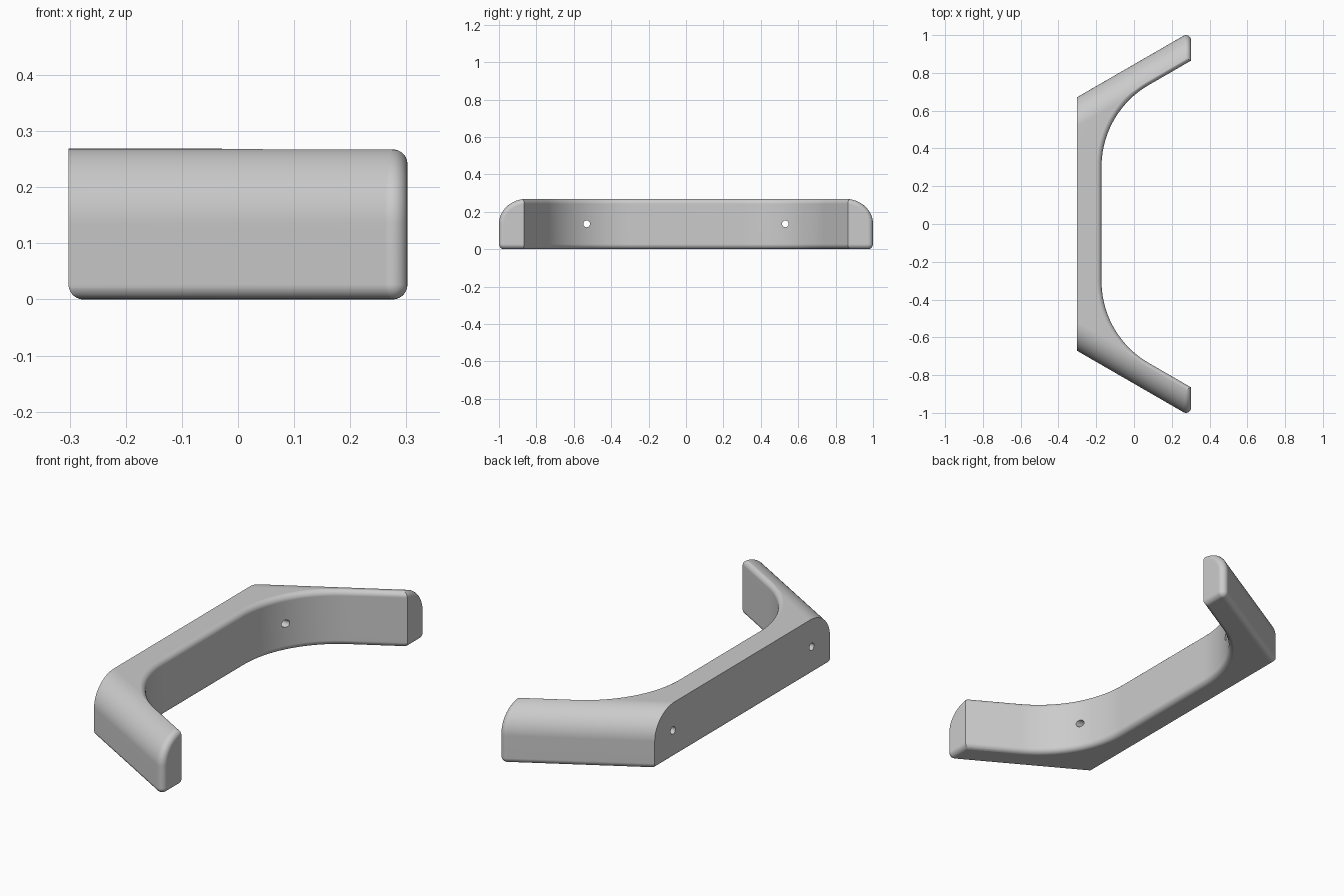
import bpy, bmesh, math
from mathutils import Vector

cube = bpy.data.objects.get("Cube")
if cube:
    bpy.data.objects.remove(cube, do_unlink=True)

# Main dimensions
HALF_X, HEIGHT = 0.302, 0.269
SMALL, LARGE = 0.0267, 0.133            # edge and top fillet radii
SLOPE = math.tan(math.radians(30))      # arm direction in plan
ARM_OUT = Vector((-0.5, math.cos(math.radians(30)), 0))
UP, FRONT = Vector((0, 0, 1)), Vector((1, 0, 0))

grey = bpy.data.materials.new("light grey")
grey.use_nodes = True
grey.diffuse_color = (0.6, 0.6, 0.6, 1)
grey.node_tree.nodes["Principled BSDF"].inputs["Base Color"].default_value = grey.diffuse_color


def loft(name, rings):
    """Closed solid through equal-length rings of points."""
    bm = bmesh.new()
    loops = [[bm.verts.new(p) for p in ring] for ring in rings]
    n = len(loops[0])
    for a, b in zip(loops, loops[1:]):
        for i in range(n):
            j = (i + 1) % n
            bm.faces.new((a[i], a[j], b[j], b[i]))
    bm.faces.new(loops[0])
    bm.faces.new(loops[-1])
    bmesh.ops.remove_doubles(bm, verts=bm.verts, dist=1e-5)
    bmesh.ops.recalc_face_normals(bm, faces=bm.faces)
    mesh = bpy.data.meshes.new(name)
    bm.to_mesh(mesh)
    bm.free()
    mesh.materials.append(grey)
    obj = bpy.data.objects.new(name, mesh)
    bpy.context.collection.objects.link(obj)
    return obj


def mirrored(half):
    """Join a half outline with its reflection across y = 0."""
    other = [Vector((p.x, -p.y, p.z)) for p in reversed(half) if p.y > 1e-6]
    return half + other


def steps(n, start, end):
    return [start + (end - start) * i / n for i in range(n + 1)]


# Outer body: rolling-ball centres and normals around half of the section
cx, cy = HALF_X - SMALL, 1 - SMALL
section = [(Vector((cx, 0, SMALL)), -UP, 0)]
for a in steps(6, -math.pi / 2, 0):
    section.append((Vector((cx, cy, SMALL)), ARM_OUT * math.cos(a) + UP * math.sin(a), SLOPE))
inner = LARGE - SMALL
for a in steps(16, 0, math.pi / 2):
    y = cy - inner * (1 - math.cos(a)) / ARM_OUT.y
    centre = Vector((cx, y, HEIGHT - LARGE + inner * math.sin(a)))
    section.append((centre, ARM_OUT * math.cos(a) + UP * math.sin(a), SLOPE))
section.append((Vector((cx, 0, HEIGHT - SMALL)), UP, 0))

back = []
for c, normal, slope in section:
    p = c + normal * SMALL
    back.append(Vector((-HALF_X, p.y - (p.x + HALF_X) * slope, p.z)))
rings = [mirrored(back)]
for u in steps(7, 0, 1):
    rings.append(mirrored([c + n.slerp(FRONT, u) * SMALL for c, n, _ in section]))
bracket = loft("bracket", rings)

# Inner opening: curved wall that flares at top and bottom for rounded rims
WALL_X, END_Y, BEND = -0.172, 0.865, 0.5
bend_y = END_Y - (HALF_X - WALL_X) * SLOPE - BEND * SLOPE


def opening_ring(z, flare):
    half = []
    for a in steps(20, math.pi, math.pi * 2 / 3):
        r = BEND + flare
        half.append(Vector((WALL_X + BEND + r * math.cos(a), bend_y + r * math.sin(a), z)))
    tip = half[-1]
    half.append(Vector((0.6, tip.y + (0.6 - tip.x) * SLOPE, z)))
    return mirrored(half)


rim = [(SMALL * (1 - math.sin(a)), SMALL * (1 - math.cos(a))) for a in steps(7, 0, math.pi / 2)]
eps = 0.0003
levels = [(-0.05, SMALL), (-eps, SMALL)] + [(z, d) for d, z in rim[1:]]
levels += [(HEIGHT - z, d) for z, d in reversed(levels)]
cutters = [loft("opening_cutter", [opening_ring(z, d) for z, d in levels])]

# Rounded lower back edge
arc = [(-HALF_X + d, z) for d, z in rim[1:-1]]
edge = [(-HALF_X + SMALL, -eps)] + arc + [(-HALF_X - eps, SMALL), (-0.4, SMALL), (-0.4, -0.1),
                                          (-HALF_X + SMALL, -0.1)]
cutters.append(loft("back_edge_cutter", [[(x, y, z) for x, z in edge] for y in (-1.1, 1.1)]))

# Screw holes running front to back
for side in (-1, 1):
    circle = [(0.018 * math.cos(a), 0.018 * math.sin(a)) for a in steps(24, 0, 2 * math.pi)[:-1]]
    cutters.append(loft("hole_cutter", [[(x, side * 0.531 + u, 0.135 + v) for u, v in circle]
                                        for x in (-0.5, 0.3)]))

# Cut, then shade
bpy.context.view_layer.objects.active = bracket
for cutter in cutters:
    mod = bracket.modifiers.new("cut", "BOOLEAN")
    mod.operation, mod.solver, mod.object = "DIFFERENCE", "EXACT", cutter
    bpy.ops.object.modifier_apply(modifier=mod.name)
    bpy.data.objects.remove(cutter, do_unlink=True)

bpy.ops.object.select_all(action="DESELECT")
bracket.select_set(True)
bpy.ops.object.shade_smooth_by_angle(angle=math.radians(30))
weighted = bracket.modifiers.new("weighted_normals", "WEIGHTED_NORMAL")
weighted.keep_sharp = True
